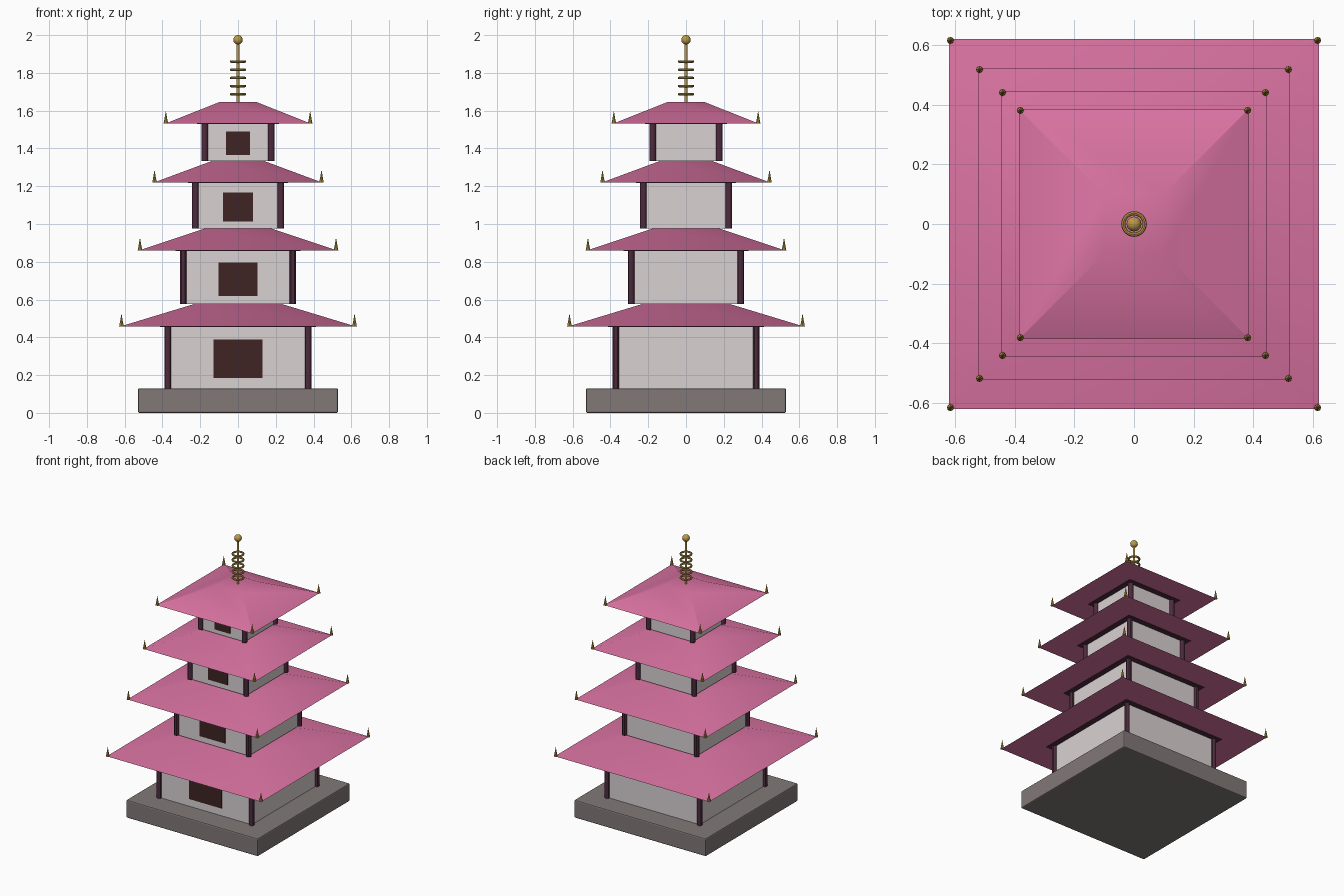
import bpy, bmesh, math
from mathutils import Matrix

if "Cube" in bpy.data.objects:
    bpy.data.objects.remove(bpy.data.objects["Cube"])


def material(name, rgb):
    m = bpy.data.materials.new(name)
    m.diffuse_color = (*rgb, 1)
    m.use_nodes = True
    m.node_tree.nodes["Principled BSDF"].inputs["Base Color"].default_value = m.diffuse_color
    return m


PINK = material("pink_roof", (0.70, 0.17, 0.36))
PLASTER = material("pale_plaster", (0.70, 0.64, 0.65))
STONE = material("grey_stone", (0.22, 0.19, 0.185))
PLUM = material("dark_plum_wood", (0.075, 0.024, 0.046))
DOOR = material("dark_door", (0.05, 0.017, 0.017))
GOLD = material("gold", (0.50, 0.32, 0.06))


def finish(name, mat, smooth=True):
    ob = bpy.context.object
    ob.name = name
    ob.data.materials.append(mat)
    if smooth:
        bpy.ops.object.shade_smooth_by_angle(angle=math.radians(30))
    return ob


def box(name, mat, x, y, z0, z1, cy=0):
    bpy.ops.mesh.primitive_cube_add(size=1, location=(0, cy, (z0 + z1) / 2))
    bpy.context.object.scale = (2 * x, 2 * y, z1 - z0)
    bpy.ops.object.transform_apply(location=False, rotation=False, scale=True)
    return finish(name, mat, False)


def cone(name, mat, r0, r1, z0, z1, x=0, y=0, sides=12):
    bpy.ops.mesh.primitive_cone_add(vertices=sides, radius1=r0, radius2=r1,
                                    depth=z1 - z0, location=(x, y, (z0 + z1) / 2))
    return finish(name, mat)


def roof(name, half0, half1, z0, z1):
    # square frustum, softly shaded across its hips
    bm = bmesh.new()
    bmesh.ops.create_cone(bm, cap_ends=True, segments=4, radius1=half0 * math.sqrt(2),
                          radius2=half1 * math.sqrt(2), depth=z1 - z0)
    v = max(bm.verts, key=lambda p: p.co.xy.length)
    if min(abs(v.co.x), abs(v.co.y)) < 0.01:
        bm.transform(Matrix.Rotation(math.pi / 4, 4, 'Z'))
    bm.transform(Matrix.Translation((0, 0, (z0 + z1) / 2)))
    me = bpy.data.meshes.new(name)
    bm.to_mesh(me)
    bm.free()
    ob = bpy.data.objects.new(name, me)
    bpy.context.collection.objects.link(ob)
    bpy.ops.object.select_all(action='DESELECT')
    ob.select_set(True)
    bpy.context.view_layer.objects.active = ob
    finish(name, PINK)


# stone base
base = box("stone_base", STONE, 0.53, 0.53, 0, 0.13)
bev = base.modifiers.new("bevel", 'BEVEL')
bev.width = 0.008
bev.segments = 2

# storeys: floor z, eave z, roof top z, wall half, eave half, roof top half,
# door half width, door bottom, door top
STOREYS = [
    (0.13, 0.458, 0.577, 0.372, 0.622, 0.23, 0.131, 0.186, 0.389),
    (0.577, 0.86, 0.975, 0.290, 0.524, 0.18, 0.104, 0.62, 0.796),
    (0.975, 1.219, 1.333, 0.226, 0.447, 0.14, 0.079, 1.013, 1.166),
    (1.333, 1.531, 1.645, 0.176, 0.387, 0.10, 0.063, 1.364, 1.491),
]
for i, (z0, ze, zt, w, e, t, dw, d0, d1) in enumerate(STOREYS, 1):
    box(f"wall_{i}", PLASTER, w, w, z0, ze + 0.01)
    box(f"door_{i}", DOOR, dw, 0.004, d0, d1, -w - 0.003)
    box(f"eave_plate_{i}", PLUM, w + 0.04, w + 0.04, ze - 0.002, ze + 0.02)
    roof(f"roof_{i}", e, t, ze, zt)
    for sx in (-1, 1):
        for sy in (-1, 1):
            cone(f"column_{i}", PLUM, 0.018, 0.018, z0, ze, sx * w, sy * w)
            c = e - 0.005
            cone(f"corner_finial_{i}", GOLD, 0.012, 0, ze, ze + 0.068,
                 sx * c, sy * c, 8)

# spire with rings and ball
cone("spire_pole", GOLD, 0.008, 0.008, 1.64, 1.965)
for k in range(5):
    bpy.ops.mesh.primitive_torus_add(major_radius=0.036, minor_radius=0.007,
                                     major_segments=24, minor_segments=8,
                                     location=(0, 0, 1.687 + 0.0432 * k))
    finish("spire_ring", GOLD)
bpy.ops.mesh.primitive_uv_sphere_add(segments=20, ring_count=12, radius=0.025,
                                     location=(0, 0, 1.975))
finish("spire_ball", GOLD)
